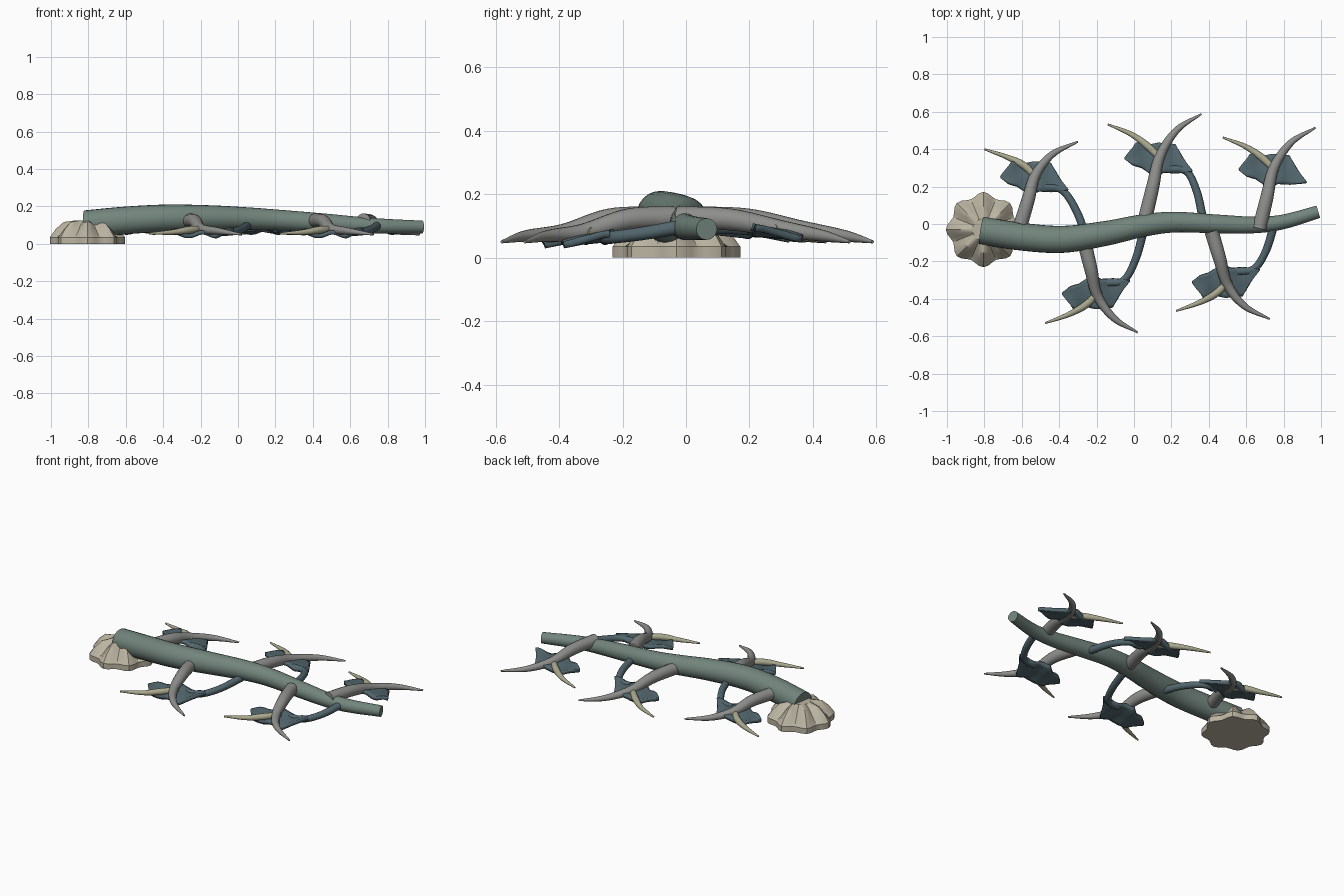
import bpy, bmesh, math
from mathutils import Vector

if "Cube" in bpy.data.objects:
    bpy.data.objects.remove(bpy.data.objects["Cube"])


def material(name, rgb):
    m = bpy.data.materials.new(name)
    m.diffuse_color = (*rgb, 1)
    m.use_nodes = True
    m.node_tree.nodes["Principled BSDF"].inputs["Base Color"].default_value = m.diffuse_color
    return m


STEM = material("stem_green", (0.17, 0.235, 0.205))
GREY = material("branch_grey", (0.27, 0.27, 0.26))
TIP = material("tip_cream", (0.40, 0.39, 0.27))
LEAF = material("leaf_teal", (0.085, 0.135, 0.155))
BASE = material("base_cream", (0.50, 0.46, 0.36))


def finish(name, bm, mat, angle=40):
    bmesh.ops.recalc_face_normals(bm, faces=bm.faces)
    me = bpy.data.meshes.new(name)
    bm.to_mesh(me)
    bm.free()
    ob = bpy.data.objects.new(name, me)
    bpy.context.collection.objects.link(ob)
    me.materials.append(mat)
    bpy.ops.object.select_all(action='DESELECT')
    ob.select_set(True)
    bpy.context.view_layer.objects.active = ob
    bpy.ops.object.shade_smooth_by_angle(angle=math.radians(angle))
    return ob


def loft(bm, rings):
    """Skin a list of closed rings and cap both ends."""
    vs = [[bm.verts.new(p) for p in r] for r in rings]
    n = len(vs[0])
    for a, b in zip(vs, vs[1:]):
        for i in range(n):
            bm.faces.new((a[i], a[(i + 1) % n], b[(i + 1) % n], b[i]))
    bm.faces.new(vs[0])
    bm.faces.new(vs[-1])


def tube(name, pts, mat, sides=14, steps=7):
    """Smooth tapering tube through (x, y, z, radius) points."""
    p = [Vector(q) for q in pts]
    p = [2 * p[0] - p[1]] + p + [2 * p[-1] - p[-2]]
    path = []
    for i in range(1, len(p) - 2):
        a, b, c, d = p[i - 1:i + 3]
        for s in range(steps):
            t = s / steps
            path.append(0.5 * (2 * b + (c - a) * t + (2 * a - 5 * b + 4 * c - d) * t * t
                               + (3 * b - a - 3 * c + d) * t ** 3))
    path.append(p[-2])
    rings = []
    for i, q in enumerate(path):
        tan = (path[min(i + 1, len(path) - 1)] - path[max(i - 1, 0)]).to_3d().normalized()
        side = tan.cross(Vector((0, 0, 1))).normalized()
        up = side.cross(tan)
        rings.append([q.to_3d() + q.w * (math.cos(k * math.tau / sides) * side
                                         + math.sin(k * math.tau / sides) * up)
                      for k in range(sides)])
    bm = bmesh.new()
    loft(bm, rings)
    return finish(name, bm, mat)


def edge_at(pts, x):
    for (x0, y0), (x1, y1) in zip(pts, pts[1:]):
        if x <= x1 + 1e-6:
            return y0 + (y1 - y0) * (x - x0) / (x1 - x0)
    return pts[-1][1]


OUTER = [(-.18, .01), (-.12, .09), (-.06, .075), (0, .09), (.09, .08), (.13, .01), (.18, -.06)]
INNER = [(-.18, 0), (-.14, -.03), (-.09, -.045), (-.03, -.09), (.03, -.07), (.09, -.075), (.18, -.065)]


def leaf(name, cx, cy, cz, side):
    """Rippled, ragged plate with thickness."""
    bm = bmesh.new()
    nx, ny = 36, 8
    grid = []
    for i in range(nx + 1):
        x = -.18 + .36 * i / nx
        lo, hi = edge_at(INNER, x), edge_at(OUTER, x)
        col = []
        for j in range(ny + 1):
            y = lo + (hi - lo) * j / ny
            z = cz + .010 * math.sin(x * 42 + 1) * (.4 + abs(y) * 8) - .12 * y
            col.append(bm.verts.new((cx + x, cy + side * y, z)))
        grid.append(col)
    for i in range(nx):
        for j in range(ny):
            bm.faces.new((grid[i][j], grid[i + 1][j], grid[i + 1][j + 1], grid[i][j + 1]))
    ob = finish(name, bm, LEAF)
    sol = ob.modifiers.new("thickness", 'SOLIDIFY')
    sol.thickness = .022
    sol.offset = 0


# Fluted base foot
bm = bmesh.new()
rings = []
for r, z, flute in ((.188, 0, .07), (.188, .035, .07), (.155, .068, .09), (.115, .105, .10), (.06, .125, .05)):
    rings.append([(-.805 + r * (1 + flute * math.cos(8 * a)) * math.cos(a),
                   -.03 + r * (1 + flute * math.cos(8 * a)) * math.sin(a),
                   z + (.012 * math.cos(8 * a) if .05 < z < .12 else 0))
                  for a in [k * math.tau / 48 for k in range(48)]])
loft(bm, rings)
finish("base_foot", bm, BASE, 25)

# Main stem
tube("main_stem", [(-.815, -.035, .105, .074), (-.6, -.068, .125, .074), (-.38, -.082, .138, .072),
                   (-.15, -.05, .14, .066), (.05, -.008, .135, .06), (.22, .01, .127, .055),
                   (.45, .0, .113, .05), (.65, -.005, .1, .044), (.8, .012, .094, .039),
                   (.985, .065, .09, .034)], STEM, sides=24)

# Side shoots: branch start, fork, grey tip, cream tip, tendril end on the stem
SHOOTS = [
    (1, (-.605, .0), (-.525, .265), (-.30, .44), (-.80, .40), (-.25, -.09)),
    (-1, (-.265, -.10), (-.195, -.385), (.02, -.58), (-.475, -.53), (.055, -.02)),
    (1, (.06, .03), (.14, .365), (.36, .588), (-.14, .533), (.37, .02)),
    (-1, (.415, -.04), (.50, -.325), (.725, -.508), (.225, -.465), (.75, .0)),
    (1, (.67, -.025), (.75, .305), (.97, .515), (.475, .463), None),
]
for n, (s, a, f, g, c, t) in enumerate(SHOOTS, 1):
    z0 = .125
    zf = .09 if s > 0 else .08
    # branch running on into its grey tip
    tube(f"branch_{n}", [(*a, z0, .038), (a[0] * .5 + f[0] * .5, (a[1] + f[1]) / 2, z0 - .005, .035),
                         (*f, zf, .027),
                         (f[0] + .09, f[1] + (g[1] - f[1]) * .62, .068, .018),
                         (*g, .05, .005)], GREY)
    # cream side tip
    tube(f"cream_tip_{n}", [(f[0] + .015, f[1] - s * .03, zf, .016),
                            (f[0] - .06, f[1] + s * .045, .075, .02),
                            (f[0] * .45 + c[0] * .55, f[1] + (c[1] - f[1]) * .68, .062, .014),
                            (*c, .055, .005)], TIP)
    # leaf under the fork
    lx, ly = f[0] - .008, f[1] - s * .02
    lz = .078 if s > 0 else .06
    leaf(f"leaf_{n}", lx, ly, lz, s)
    # tendril from leaf back to the stem
    if t:
        q = (lx + .06, ly - s * .05)
        tube(f"tendril_{n}", [(*q, lz, .02), (q[0] + .09, q[1] - s * .015, lz + .003, .02),
                              ((q[0] + t[0]) / 2 + .055, (q[1] + t[1]) / 2 + s * .015, lz + .015, .021),
                              (*t, .1, .023)], LEAF)
